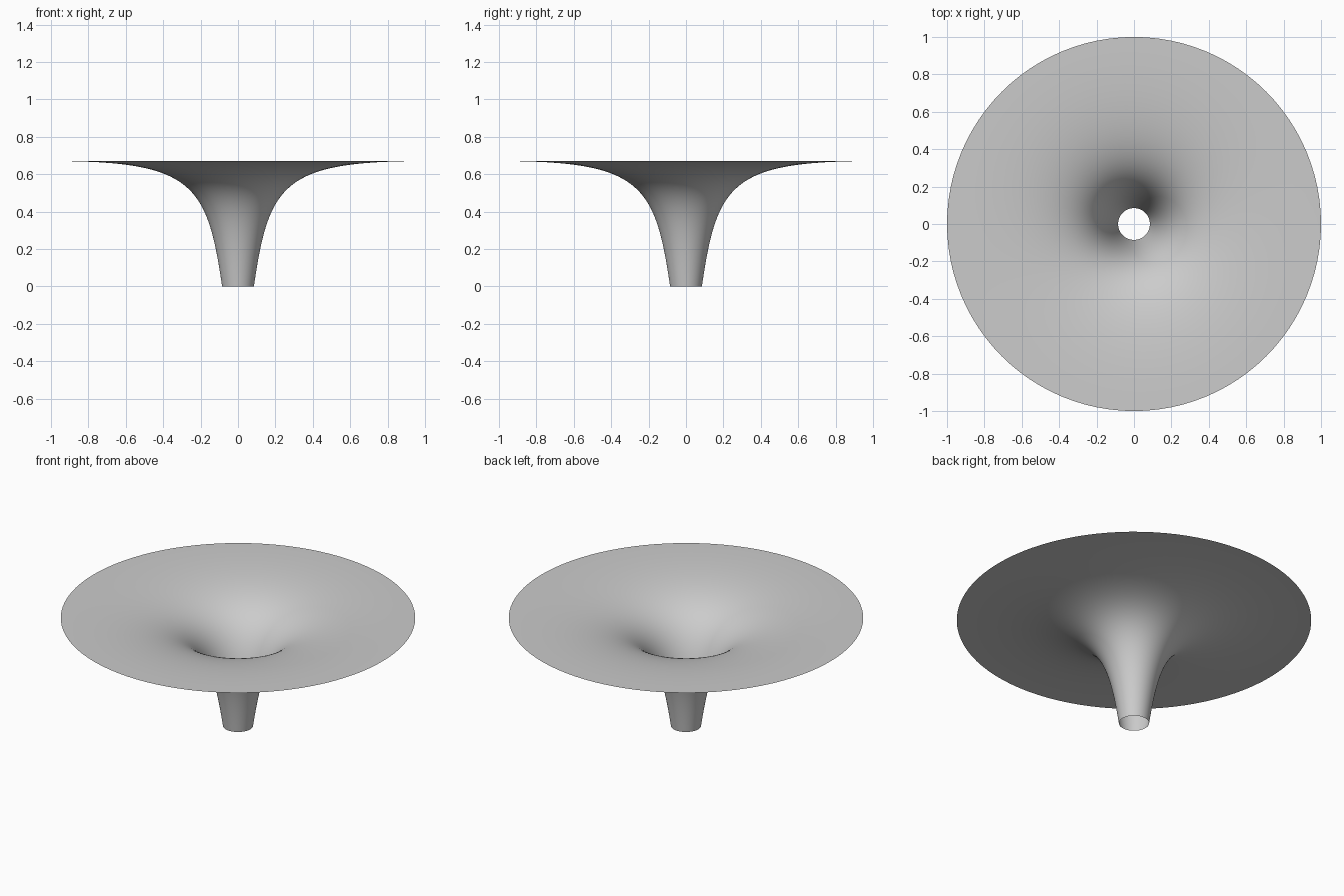
import bpy, bmesh, math
from mathutils import Vector
from mathutils.geometry import interpolate_bezier

cube = bpy.data.objects.get("Cube")
if cube:
    bpy.data.objects.remove(cube)

SEGMENTS = 96

# Plain grey material
grey = bpy.data.materials.new("plain grey")
grey.use_nodes = True
colour = (0.6, 0.6, 0.6, 1)
grey.diffuse_color = colour
grey.node_tree.nodes["Principled BSDF"].inputs["Base Color"].default_value = colour

# Flared profile: narrow open throat, steep neck, nearly flat rim
throat, neck, shoulder, rim = [Vector((r, 0, z)) for r, z in
                               ((0.085, 0), (0.165, 0.55), (0.24, 0.67), (1, 0.67))]
profile = interpolate_bezier(throat, neck, shoulder, rim, 40)

# Spin the profile into a thin open funnel
bm = bmesh.new()
verts = [bm.verts.new(p) for p in profile]
edges = [bm.edges.new(pair) for pair in zip(verts, verts[1:])]
bmesh.ops.spin(bm, geom=verts + edges, cent=(0, 0, 0), axis=(0, 0, 1),
               angle=math.tau, steps=SEGMENTS)
bmesh.ops.remove_doubles(bm, verts=bm.verts, dist=0.0005)
bmesh.ops.recalc_face_normals(bm, faces=bm.faces)
bm.faces.ensure_lookup_table()
if max(bm.faces, key=lambda f: f.calc_center_median().z).normal.z < 0:
    bmesh.ops.reverse_faces(bm, faces=bm.faces)
for face in bm.faces:
    face.smooth = True

mesh = bpy.data.meshes.new("funnel")
bm.to_mesh(mesh)
bm.free()
mesh.materials.append(grey)
funnel = bpy.data.objects.new("funnel", mesh)
bpy.context.collection.objects.link(funnel)
